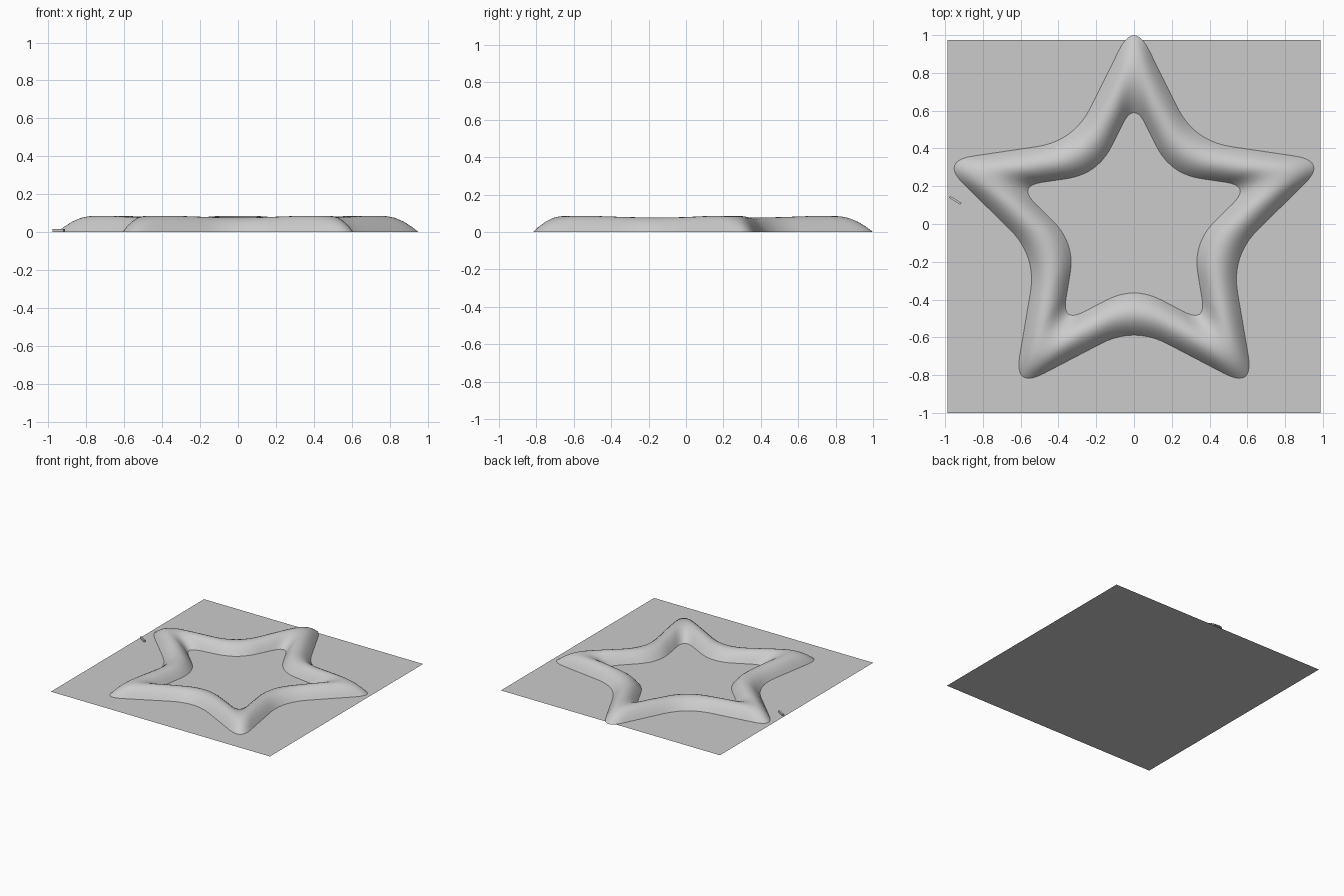
import bpy, bmesh, math
from mathutils import Vector

cube = bpy.data.objects.get("Cube")
if cube:
    bpy.data.objects.remove(cube)

grey = bpy.data.materials.new("light grey")
grey.use_nodes = True
colour = (0.6, 0.6, 0.6, 1)
grey.diffuse_color = colour
grey.node_tree.nodes["Principled BSDF"].inputs["Base Color"].default_value = colour


def add_object(name, bm):
    mesh = bpy.data.meshes.new(name)
    bm.to_mesh(mesh)
    bm.free()
    mesh.materials.append(grey)
    obj = bpy.data.objects.new(name, mesh)
    bpy.context.collection.objects.link(obj)
    return obj


def star_outline(tip, notch, tip_cut, notch_cut, steps=10, side_steps=8):
    """Five-pointed star with every corner rounded by a quadratic curve."""
    corners = []
    for i in range(10):
        a = math.pi / 2 + i * math.pi / 5
        r = notch if i % 2 else tip
        corners.append(Vector((r * math.cos(a), r * math.sin(a))))
    points = []
    for i, c in enumerate(corners):
        cut = notch_cut if i % 2 else tip_cut
        next_cut = tip_cut if i % 2 else notch_cut
        before, after = corners[i - 1], corners[(i + 1) % 10]
        a = c + (before - c).normalized() * cut
        b = c + (after - c).normalized() * cut
        for s in range(steps + 1):
            t = s / steps
            points.append(a * (1 - t) ** 2 + c * 2 * t * (1 - t) + b * t * t)
        end = after + (c - after).normalized() * next_cut
        points += [b.lerp(end, s / side_steps) for s in range(1, side_steps)]
    return points


# Flat base sheet
bm = bmesh.new()
bmesh.ops.create_grid(bm, x_segments=1, y_segments=1, size=1)
bmesh.ops.scale(bm, vec=(0.988, 0.987, 1), verts=bm.verts)
bmesh.ops.translate(bm, vec=(0, -0.013, 0), verts=bm.verts)
add_object("base_sheet", bm)

# Raised star ring: a domed section swept between outer and inner outlines
outer = star_outline(1.08, 0.542, 0.18, 0.2)
inner = star_outline(0.65, 0.327, 0.134, 0.165)
half = [(0, 0), (0.09, 0.028), (0.2, 0.055), (0.32, 0.075), (0.42, 0.083)]
section = half + [(0.5, 0.085)] + [(1 - t, z) for t, z in reversed(half)]
bm = bmesh.new()
rings = []
for o, i in zip(outer, inner):
    # The ridge dips slightly at the notches
    dip = 0.91 + 0.09 * min(1, max(0, (o.length - 0.59) / 0.25))
    rings.append([bm.verts.new((*o.lerp(i, t), z * dip)) for t, z in section])
for k, ring in enumerate(rings):
    following = rings[(k + 1) % len(rings)]
    for j in range(len(section) - 1):
        bm.faces.new((ring[j], following[j], following[j + 1], ring[j + 1]))
bmesh.ops.recalc_face_normals(bm, faces=bm.faces)
if sum(f.normal.z for f in bm.faces) < 0:
    bmesh.ops.reverse_faces(bm, faces=bm.faces)
for f in bm.faces:
    f.smooth = True
add_object("star_ring", bm)

# Tiny sliver beside the left-hand arm
bm = bmesh.new()
bmesh.ops.create_cube(bm, size=1)
bmesh.ops.scale(bm, vec=(0.07, 0.012, 0.015), verts=bm.verts)
sliver = add_object("edge_sliver", bm)
sliver.location = (-0.947, 0.126, 0.0075)
sliver.rotation_euler.z = math.radians(-32)
